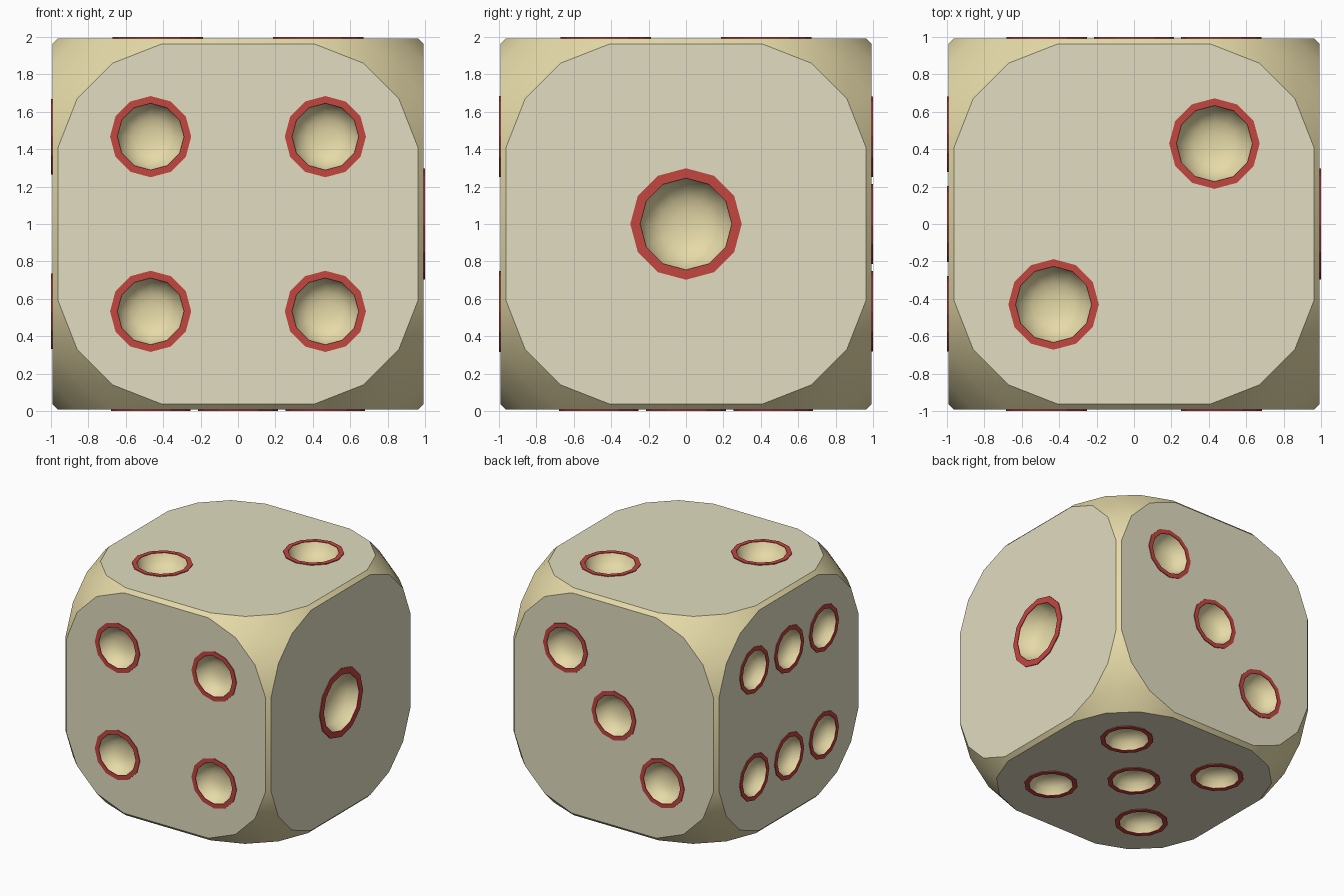
import bpy, bmesh, math
from itertools import permutations, product
from mathutils import Vector, Matrix

if "Cube" in bpy.data.objects:
    bpy.data.objects.remove(bpy.data.objects["Cube"])

H = 0.993  # half size of the body; the pip rings rise to 1.0


def material(name, rgb):
    m = bpy.data.materials.new(name)
    m.diffuse_color = (*rgb, 1)
    m.use_nodes = True
    m.node_tree.nodes["Principled BSDF"].inputs["Base Color"].default_value = m.diffuse_color
    return m


IVORY = material("ivory face", (0.753, 0.716, 0.527))
CREAM = material("cream edge", (0.791, 0.701, 0.392))
RED = material("red ring", (0.546, 0.061, 0.051))


def make_object(name, bm, mats):
    bmesh.ops.recalc_face_normals(bm, faces=bm.faces)
    me = bpy.data.meshes.new(name)
    bm.to_mesh(me)
    bm.free()
    for m in mats:
        me.materials.append(m)
    ob = bpy.data.objects.new(name, me)
    bpy.context.collection.objects.link(ob)
    return ob


def lathe(bm, frame, profile, closed=False):
    """Spin (radius, height) points into 12 sides; radius 0 closes to a tip."""
    rings = []
    for r, h in profile:
        if r == 0:
            rings.append([bm.verts.new(frame @ Vector((0, 0, h)))] * 12)
        else:
            rings.append([bm.verts.new(frame @ Vector((r * math.cos(i * math.pi / 6),
                                                       r * math.sin(i * math.pi / 6), h)))
                          for i in range(12)])
    pairs = list(zip(rings, rings[1:]))
    if closed:
        pairs.append((rings[-1], rings[0]))
    for a, b in pairs:
        for i in range(12):
            j = (i + 1) % 12
            bm.faces.new(list(dict.fromkeys((a[i], a[j], b[j], b[i]))))


# Pip layout: outward normal, first axis, second axis, outer radius, inner radius, positions
X, Y, Z = Vector((1, 0, 0)), Vector((0, 1, 0)), Vector((0, 0, 1))
q = 0.467
corners = [(-q, -q), (q, -q), (-q, q), (q, q)]
sides = [
    ("one", X, Y, Z, 0.298, 0.245, [(0, 0)]),
    ("two", Z, X, Y, 0.242, 0.203, [(0.43, 0.43), (-0.43, -0.43)]),
    ("three", Y, X, Z, 0.215, 0.178, [(q, q), (0, 0), (-q, -q)]),
    ("four", -Y, X, Z, 0.217, 0.178, corners),
    ("five", -Z, X, Y, 0.213, 0.176, corners + [(0, 0)]),
    ("six", -X, Y, Z, 0.202, 0.167, [(a, b) for a in (-0.48, 0, 0.48) for b in (-q, q)]),
]

# Body: hull of six rounded faces plus a high point at each corner
bm = bmesh.new()
for s in product((-1, 1), repeat=3):
    pts = [p for c in ((0.41, 0.962, H), (0.67, 0.86, H)) for p in permutations(c)]
    for p in pts + [(0.852,) * 3]:
        bm.verts.new([a * b for a, b in zip(p, s)])
bmesh.ops.convex_hull(bm, input=bm.verts)
bmesh.ops.dissolve_limit(bm, angle_limit=0.01, verts=bm.verts, edges=bm.edges)
bm.transform(Matrix.Translation(Z))
body = make_object("die_body", bm, [CREAM, IVORY])

# Bowl cutters and raised red rings
cut = bmesh.new()
for name, n, u, v, ro, ri, spots in sides:
    rings = bmesh.new()
    for a, b in spots:
        f = Matrix((u, v, n)).transposed().to_4x4()
        f.translation = Z + n * H + u * a + v * b
        lathe(cut, f, [(0, 0.05), (ri, 0.05), (ri, 0), (0.86 * ri, -0.32 * ri),
                       (0.57 * ri, -0.51 * ri), (0.3 * ri, -0.58 * ri), (0, -0.6 * ri)])
        lathe(rings, f, [(ri, -0.002), (ri, 0.007), (ro, 0.007), (ro, -0.002)], closed=True)
    make_object("pip_rings_" + name, rings, [RED])
cutter = make_object("bowl_cutter", cut, [CREAM])
cutter.hide_render = True

# Carve the bowls
bpy.context.view_layer.objects.active = body
body.select_set(True)
mod = body.modifiers.new("bowls", 'BOOLEAN')
mod.operation = 'DIFFERENCE'
mod.solver = 'EXACT'
mod.object = cutter
bpy.ops.object.modifier_apply(modifier=mod.name)
bpy.data.objects.remove(cutter)

# Flat sides are ivory, corners, edges and bowls are cream
for p in body.data.polygons:
    p.material_index = int(max(abs(c) for c in p.normal) > 0.999)
bpy.ops.object.shade_smooth_by_angle(angle=math.radians(38))
